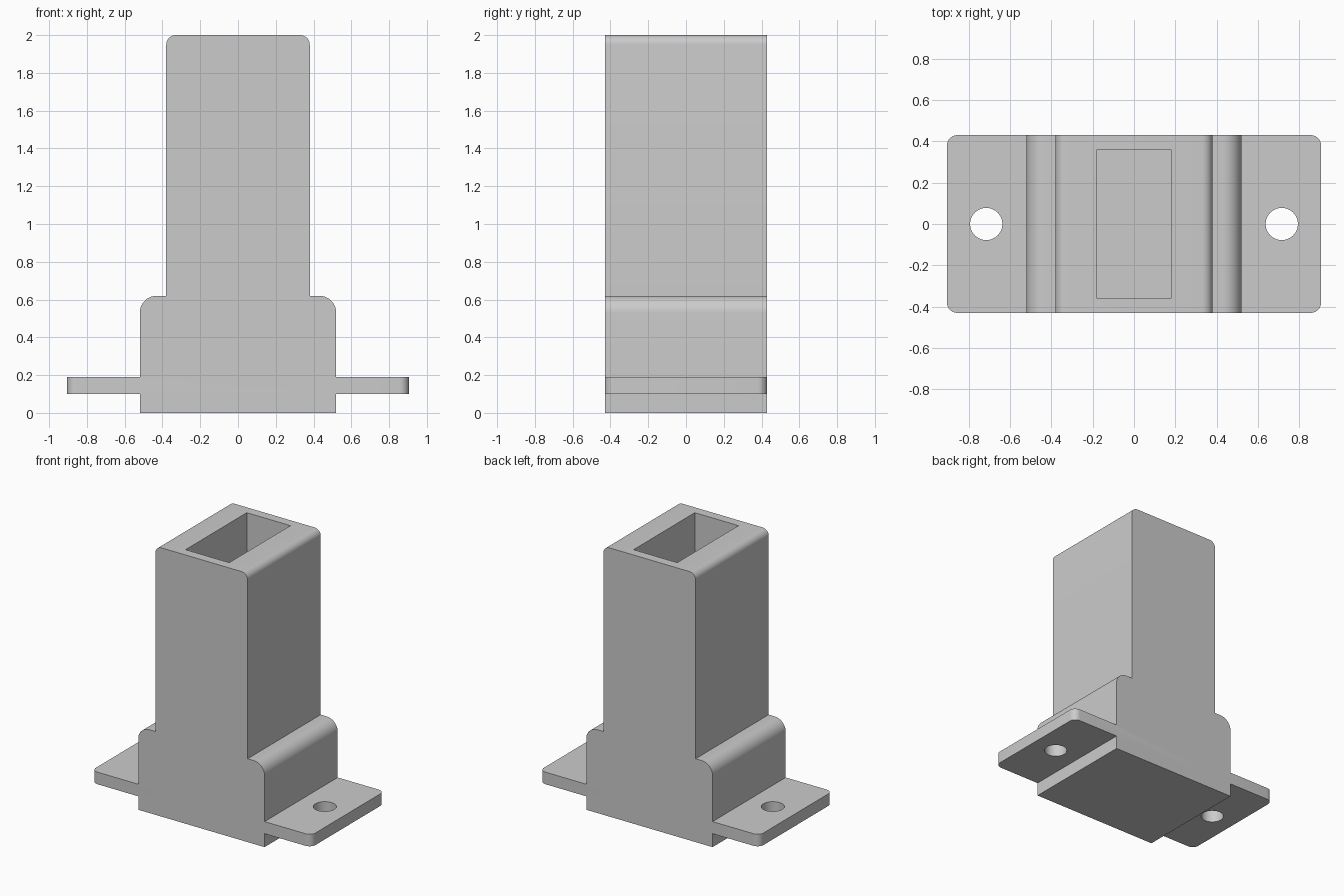
import bpy, bmesh

if "Cube" in bpy.data.objects:
    bpy.data.objects.remove(bpy.data.objects["Cube"])

D = 0.43  # half depth


def finish(bm, name):
    bmesh.ops.recalc_face_normals(bm, faces=bm.faces)
    me = bpy.data.meshes.new(name)
    bm.to_mesh(me)
    bm.free()
    ob = bpy.data.objects.new(name, me)
    bpy.context.collection.objects.link(ob)
    return ob


def round_edges(bm, radius, segments, test):
    edges = [e for e in bm.edges if test(*[v.co for v in e.verts])]
    bmesh.ops.bevel(bm, geom=edges, offset=radius, offset_type='OFFSET',
                    segments=segments, profile=0.5, affect='EDGES')


def near(a, b):
    return abs(a - b) < 1e-4


# Housing: one mirrored front silhouette (base, mounting tabs, tower) extruded in depth
half = [(0.52, 0), (0.52, 0.10), (0.905, 0.10), (0.905, 0.19),
        (0.52, 0.19), (0.52, 0.62), (0.38, 0.62), (0.38, 2.0)]
outline = half + [(-x, z) for x, z in reversed(half)]
bm = bmesh.new()
face = bm.faces.new([bm.verts.new((x, -D, z)) for x, z in outline])
ext = bmesh.ops.extrude_face_region(bm, geom=[face])
bmesh.ops.translate(bm, vec=(0, 2 * D, 0),
                    verts=[g for g in ext["geom"] if isinstance(g, bmesh.types.BMVert)])
bmesh.ops.recalc_face_normals(bm, faces=bm.faces)

# Rounded tower top, shoulders and tab corners
round_edges(bm, 0.05, 8, lambda a, b: near(a.z, 2) and near(b.z, 2) and near(a.x, b.x))
round_edges(bm, 0.09, 12, lambda a, b: near(a.z, 0.62) and near(b.z, 0.62)
            and near(a.x, b.x) and near(abs(a.x), 0.52))
round_edges(bm, 0.05, 8, lambda a, b: near(abs(a.x), 0.905) and near(a.x, b.x)
            and near(a.y, b.y))
housing = finish(bm, "socket_housing")

# Cutters: deep rectangular pocket and one screw hole per tab
bm = bmesh.new()
bmesh.ops.create_cube(bm, size=1)
bmesh.ops.scale(bm, vec=(0.36, 0.72, 2.1), verts=bm.verts)
bmesh.ops.translate(bm, vec=(0, 0, 1.15), verts=bm.verts)
cutters = [finish(bm, "pocket_cutter")]
for side, label in ((-1, "left"), (1, "right")):
    bm = bmesh.new()
    bmesh.ops.create_cone(bm, cap_ends=True, segments=48, radius1=0.078,
                          radius2=0.078, depth=0.3)
    bmesh.ops.translate(bm, vec=(side * 0.715, 0, 0.145), verts=bm.verts)
    cutters.append(finish(bm, label + "_screw_hole_cutter"))

bpy.context.view_layer.objects.active = housing
housing.select_set(True)
for c in cutters:
    mod = housing.modifiers.new(c.name, 'BOOLEAN')
    mod.operation = 'DIFFERENCE'
    mod.solver = 'EXACT'
    mod.object = c
    bpy.ops.object.modifier_apply(modifier=mod.name)
    bpy.data.objects.remove(c)

bpy.ops.object.shade_smooth_by_angle(angle=0.5)
